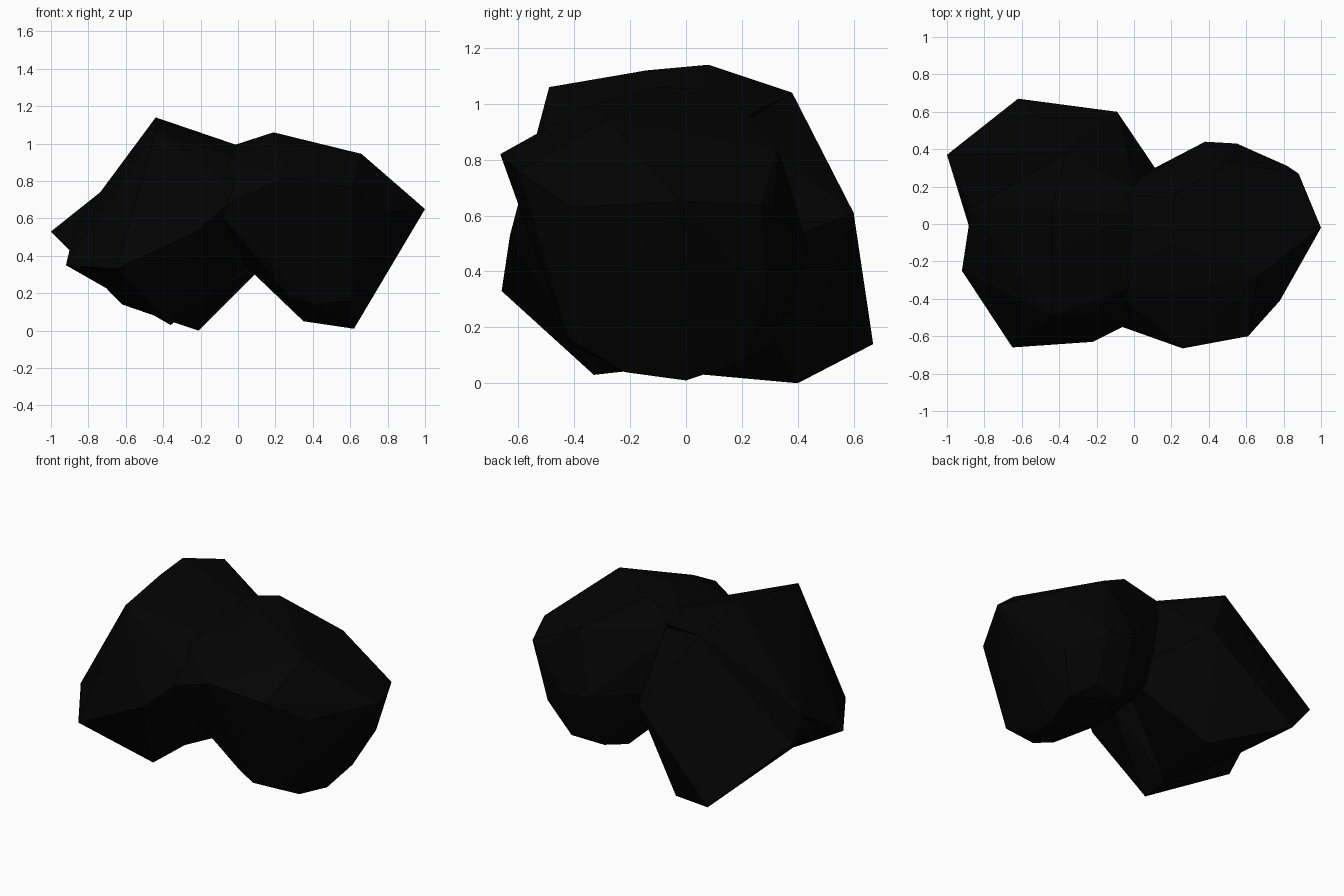
import bpy, bmesh

if "Cube" in bpy.data.objects:
    bpy.data.objects.remove(bpy.data.objects["Cube"])

mat = bpy.data.materials.new("dark_stone")
mat.diffuse_color = (0.001, 0.001, 0.001, 1)
mat.use_nodes = True
mat.node_tree.nodes["Principled BSDF"].inputs["Base Color"].default_value = mat.diffuse_color


def chunk(name, corners):
    """Faceted stone chunk: the convex hull of a few corner points."""
    bm = bmesh.new()
    for p in corners:
        bm.verts.new(p)
    bmesh.ops.convex_hull(bm, input=bm.verts)
    loose = [v for v in bm.verts if not v.link_faces]
    bmesh.ops.delete(bm, geom=loose, context='VERTS')
    # merge nearly coplanar triangles into broad facets
    bmesh.ops.dissolve_limit(bm, angle_limit=0.06, verts=bm.verts, edges=bm.edges)
    bmesh.ops.recalc_face_normals(bm, faces=bm.faces)
    me = bpy.data.meshes.new(name)
    bm.to_mesh(me)
    bm.free()
    me.materials.append(mat)
    ob = bpy.data.objects.new(name, me)
    bpy.context.collection.objects.link(ob)
    return ob


# slanted block at the back left
back = chunk("back_left_chunk", [
    (-1.0, .37, .53), (-.36, .38, 1.04), (-.09, .60, .61), (-.62, .67, .14),
    (-.21, .40, 0), (.22, .14, .43), (0, .20, .93), (-.80, -.28, .36),
    (-.36, -.15, .05), (-.87, .08, .56)])

# tall block at the front left
front = chunk("front_left_chunk", [
    (-.44, .08, 1.14), (-.44, -.49, 1.06), (-.92, -.25, .35), (-.65, -.66, .33),
    (-.22, -.63, .53), (-.36, -.33, .03), (-.87, .08, .56), (-.44, -.14, 1.12),
    (-.36, .38, 1.04), (0, .20, .95), (0, .05, .99), (0, -.33, .92),
    (.02, -.51, .74), (.08, -.12, .36), (-.36, -.15, .05)])

# rounder stone on the right
right = chunk("right_chunk", [
    # crown
    (.19, -.10, 1.06), (.19, .14, 1.05), (.20, -.36, .99), (.66, -.28, .945),
    (.36, .02, 1.0), (.55, -.22, .96), (.50, .33, .84),
    # waist
    (.26, -.665, .82), (.61, -.60, .76), (.78, -.41, .63), (1.0, -.02, .65),
    (.88, .27, .64), (.82, .31, .62), (.55, .43, .45), (.38, .44, .48),
    # foot
    (.62, 0, .01), (.65, .21, .08), (.76, .29, .30), (.58, -.22, .04),
    (.35, .07, .05), (.47, .07, .04), (.40, -.42, .14), (.28, -.38, .17),
    (.60, -.42, .16), (.55, .32, .15), (.36, .30, .13)]
    # inner side, buried in the left chunks
    + [(-.12, y, z) for y, z in (
        (.16, .96), (-.34, .9), (-.53, .65), (.18, .55), (-.1, .5))])

# fuse the three stones into one outer skin
for other in (front, right):
    mod = back.modifiers.new("fuse_" + other.name, 'BOOLEAN')
    mod.operation = 'UNION'
    mod.solver = 'EXACT'
    mod.object = other
bpy.context.view_layer.update()
skin = bpy.data.meshes.new_from_object(
    back.evaluated_get(bpy.context.evaluated_depsgraph_get()))
back.modifiers.clear()
back.data = skin
back.name = "rock"
for other in (front, right):
    bpy.data.objects.remove(other)
